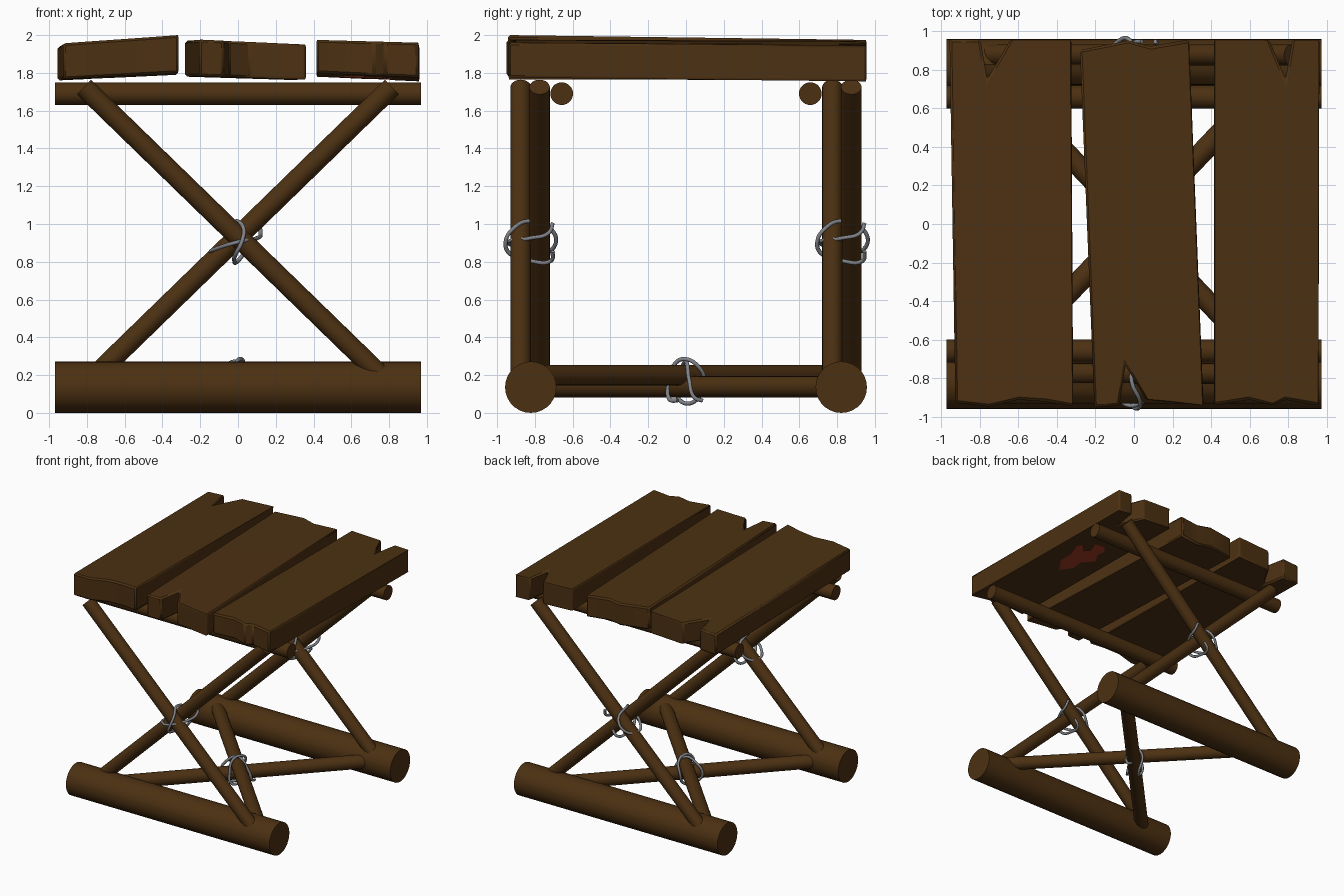
import bpy, bmesh, math
from mathutils import Vector

if "Cube" in bpy.data.objects:
    bpy.data.objects.remove(bpy.data.objects["Cube"])


def material(name, rgb):
    m = bpy.data.materials.new(name)
    m.diffuse_color = (*rgb, 1)
    m.use_nodes = True
    m.node_tree.nodes["Principled BSDF"].inputs["Base Color"].default_value = m.diffuse_color
    return m


WOOD = material("dark_wood", (0.072, 0.030, 0.006))
WIRE = material("grey_wire", (0.22, 0.23, 0.25))
STAIN = material("red_stain", (0.36, 0.045, 0.018))


def smooth(obj, angle=40):
    bpy.ops.object.select_all(action='DESELECT')
    obj.select_set(True)
    bpy.context.view_layer.objects.active = obj
    bpy.ops.object.shade_smooth_by_angle(angle=math.radians(angle))


def pole(name, a, b, r):
    a, b = Vector(a), Vector(b)
    bpy.ops.mesh.primitive_cylinder_add(vertices=28, radius=r, depth=(b - a).length,
                                        location=(a + b) / 2)
    o = bpy.context.object
    o.name = name
    o.rotation_euler = (b - a).to_track_quat('Z', 'Y').to_euler()
    o.data.materials.append(WOOD)
    smooth(o)
    return o


def prism(name, outline, top, bottom, mat):
    """Closed slab over an (x, y) outline; top and bottom are height functions."""
    bm = bmesh.new()
    up = [bm.verts.new((x, y, top(x, y))) for x, y in outline]
    lo = [bm.verts.new((x, y, bottom(x, y))) for x, y in outline]
    n = len(outline)
    for i in range(n):
        j = (i + 1) % n
        bm.faces.new((lo[i], lo[j], up[j], up[i]))
    caps = [bm.faces.new(up), bm.faces.new(lo[::-1])]
    bmesh.ops.triangulate(bm, faces=caps)
    bmesh.ops.recalc_face_normals(bm, faces=bm.faces)
    me = bpy.data.meshes.new(name)
    bm.to_mesh(me)
    bm.free()
    o = bpy.data.objects.new(name, me)
    bpy.context.collection.objects.link(o)
    me.materials.append(mat)
    return o


def tilt(x0, x1, fl, fr, bl, br):
    """Bilinear height from front-left, front-right, back-left and back-right values."""
    def f(x, y):
        u, v = (x - x0) / (x1 - x0), (y + 0.95) / 1.91
        return (fl * (1 - u) + fr * u) * (1 - v) + (bl * (1 - u) + br * u) * v
    return f


# Floor logs, upper rails and crossed legs, front and back
for side, s in (("front", -1), ("back", 1)):
    pole(side + "_floor_log", (-0.97, s * 0.822, 0.136), (0.97, s * 0.822, 0.136), 0.136)
    pole(side + "_seat_rail", (-0.97, s * 0.658, 1.69), (0.97, s * 0.658, 1.69), 0.06)
    y = s * 0.825
    pole(side + "_leg_a", (-0.815, y - 0.05, 1.725), (0.80, y - 0.05, 0.155), 0.054)
    pole(side + "_leg_b", (0.815, y + 0.05, 1.725), (-0.80, y + 0.05, 0.155), 0.054)

# Crossed floor braces
pole("floor_brace_a", (0.76, -0.80, 0.20), (-0.76, 0.80, 0.20), 0.054)
pole("floor_brace_b", (-0.76, -0.80, 0.138), (0.76, 0.80, 0.138), 0.056)

# Split seat planks
right_bottom = tilt(0.41, 0.96, 1.80, 1.775, 1.78, 1.755)
planks = [
    ("left_seat_plank",
     [(-0.925, -0.925), (-0.75, -0.945), (-0.60, -0.91), (-0.45, -0.92), (-0.315, -0.945),
      (-0.325, 0.955), (-0.64, 0.955), (-0.76, 0.75), (-0.795, 0.955), (-0.955, 0.955)],
     tilt(-0.95, -0.32, 1.955, 2.0, 1.94, 1.975), tilt(-0.95, -0.32, 1.765, 1.80, 1.76, 1.79)),
    ("middle_seat_plank",
     [(-0.205, -0.95), (-0.075, -0.94), (-0.045, -0.73), (0.06, -0.91), (0.18, -0.92),
      (0.36, -0.94), (0.285, 0.955), (0.08, 0.92), (-0.03, 0.95), (-0.28, 0.90)],
     tilt(-0.28, 0.36, 1.98, 1.95, 1.97, 1.945), tilt(-0.28, 0.36, 1.785, 1.765, 1.78, 1.76)),
    ("right_seat_plank",
     [(0.415, -0.94), (0.60, -0.91), (0.64, -0.92), (0.72, -0.94), (0.78, -0.91),
      (0.955, -0.94), (0.96, 0.955), (0.82, 0.955), (0.785, 0.75), (0.70, 0.955),
      (0.415, 0.955)],
     tilt(0.41, 0.96, 1.975, 1.96, 1.965, 1.945), right_bottom),
]
for name, outline, top, bottom in planks:
    o = prism(name, outline, top, bottom, WOOD)
    b = o.modifiers.new("worn_edges", 'BEVEL')
    b.width, b.segments, b.limit_method = 0.012, 1, 'ANGLE'
    smooth(o, 30)

# Stain under the right plank
splash = [(0.685, -0.14), (0.78, -0.005), (0.78, 0.12), (0.83, 0.25), (0.81, 0.31),
          (0.73, 0.23), (0.69, 0.26), (0.73, 0.38), (0.64, 0.39), (0.59, 0.325),
          (0.60, 0.25), (0.54, 0.155), (0.625, 0.06), (0.61, -0.05)]
prism("underside_stain", splash, lambda x, y: right_bottom(x, y) + 0.003,
      lambda x, y: right_bottom(x, y) - 0.005, STAIN)

# Wire lashings at the three crossings
path = [(0.11, 0.12, 0.10), (0.12, 0.10, 0.05), (0.10, 0.0, 0.02), (0.0, -0.115, 0.0),
        (-0.10, -0.06, -0.03), (-0.145, 0.03, -0.05), (-0.09, 0.115, -0.04),
        (-0.02, 0.125, 0.05), (-0.01, 0.0, 0.11), (0.03, -0.09, 0.07), (0.02, -0.13, 0.0),
        (-0.01, -0.11, -0.06), (-0.02, 0.0, -0.10), (0.0, 0.11, -0.10), (0.04, 0.12, -0.05)]


def lashing(name, loc, rx, size):
    cu = bpy.data.curves.new(name, 'CURVE')
    cu.dimensions = '3D'
    cu.bevel_depth, cu.bevel_resolution, cu.resolution_u = 0.011, 2, 6
    cu.use_fill_caps = True
    sp = cu.splines.new('BEZIER')
    sp.bezier_points.add(len(path) - 1)
    for p, co in zip(sp.bezier_points, path):
        p.co = Vector(co) * size
        p.handle_left_type = p.handle_right_type = 'AUTO'
    cu.materials.append(WIRE)
    o = bpy.data.objects.new(name, cu)
    bpy.context.collection.objects.link(o)
    o.location, o.rotation_euler = loc, (rx, 0, 0)


lashing("front_wire_lashing", (0, -0.825, 0.905), 0, 1)
lashing("back_wire_lashing", (0, 0.825, 0.905), 0, 1)
lashing("floor_wire_lashing", (0, 0.0, 0.17), -math.pi / 2, 0.88)
